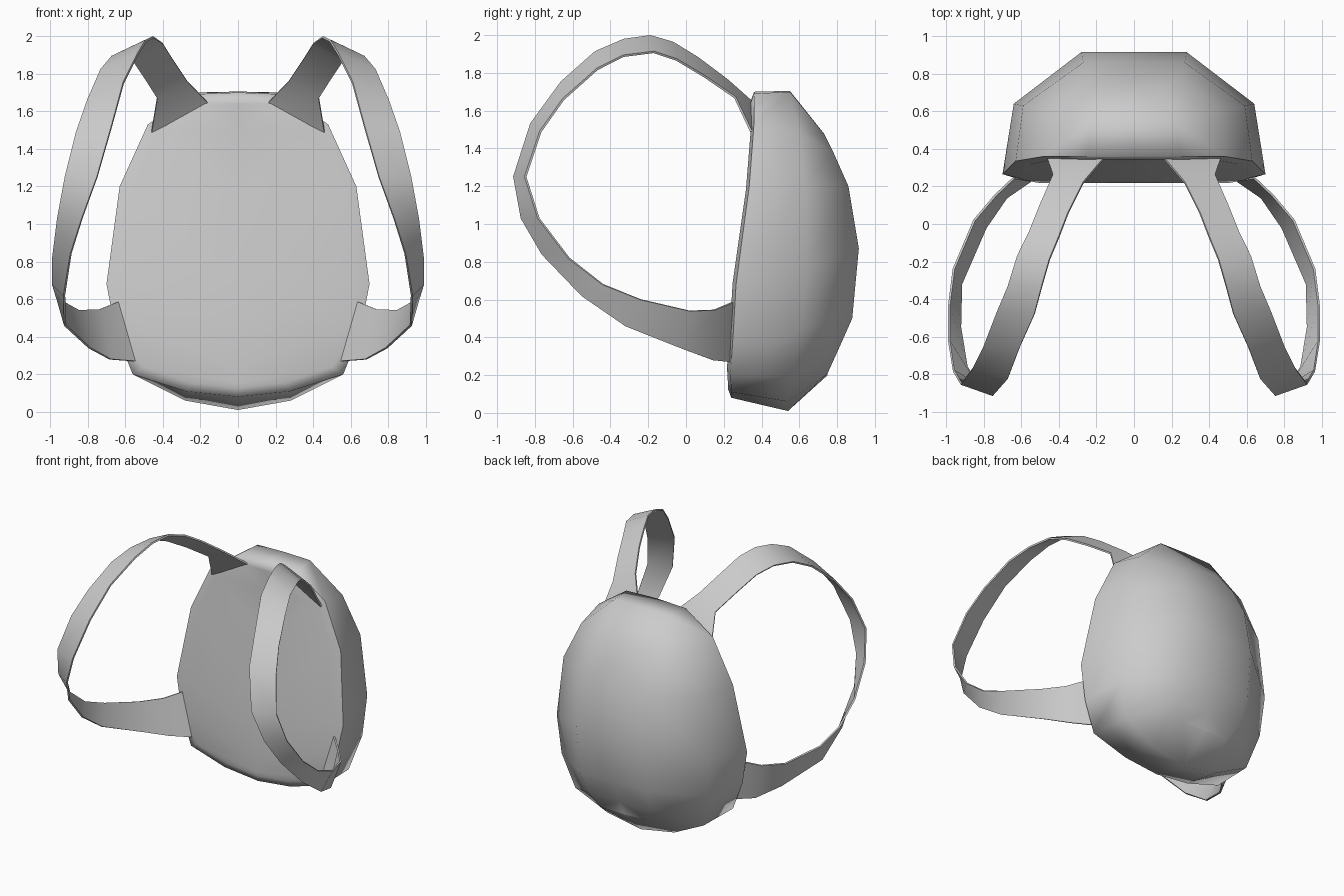
import bpy
import bmesh
import math

default_cube = bpy.data.objects.get("Cube")
if default_cube:
    bpy.data.objects.remove(default_cube, do_unlink=True)


def make_material(name, colour):
    material = bpy.data.materials.new(name)
    material.use_nodes = True
    material.diffuse_color = colour
    shader = next(n for n in material.node_tree.nodes if n.type == 'BSDF_PRINCIPLED')
    shader.inputs["Base Color"].default_value = colour
    shader.inputs["Roughness"].default_value = 0.7
    return material


def loft(bm, sections):
    """Bridge neighbouring point rows with quads."""
    rows = [[bm.verts.new(point) for point in section] for section in sections]
    for first, second in zip(rows, rows[1:]):
        for i in range(len(first) - 1):
            bm.faces.new((first[i], first[i + 1], second[i + 1], second[i]))


def finish(bm, name, material, smooth_angle):
    """Turn the bmesh into a smooth shaded object."""
    mesh = bpy.data.meshes.new(name)
    bmesh.ops.recalc_face_normals(bm, faces=bm.faces[:])
    bm.to_mesh(mesh)
    bm.free()
    mesh.materials.append(material)
    obj = bpy.data.objects.new(name, mesh)
    bpy.context.collection.objects.link(obj)
    bpy.ops.object.select_all(action='DESELECT')
    obj.select_set(True)
    bpy.context.view_layer.objects.active = obj
    bpy.ops.object.shade_smooth_by_angle(angle=math.radians(smooth_angle))
    return obj


grey = make_material("plain grey fabric", (0.6, 0.6, 0.6, 1.0))

# Bag: half outlines from bottom centre to top centre, given as x, y, z
front_rim = [(0, .24, .08), (.28, .24, .11), (.56, .235, .2), (.65, .25, .42),
             (.7, .265, .68), (.63, .335, 1.2), (.48, .36, 1.53),
             (.25, .36, 1.69), (0, .36, 1.7)]
middle_rim = [(0, .54, .01), (.28, .54, .06), (.54, .56, .19), (.62, .61, .45),
              (.64, .64, .75), (.59, .63, 1.2), (.46, .6, 1.48),
              (.22, .55, 1.7), (0, .55, 1.705)]
back_rim = [(0, .75, .2), (.2, .75, .21), (.27, .8, .32), (.28, .88, .5),
            (.28, .915, .87), (.27, .86, 1.2), (.24, .78, 1.38),
            (.17, .73, 1.48), (0, .73, 1.48)]

# Back panel sits just inside the front rim
panel_edge = [(x * .89, y - .018, .85 + (z - .85) * .94) for x, y, z in front_rim]


def centre_line(outline):
    return [(0, y, z) for x, y, z in outline]


bm = bmesh.new()
loft(bm, [centre_line(panel_edge), panel_edge, front_rim, middle_rim,
          back_rim, centre_line(back_rim)])
bmesh.ops.remove_doubles(bm, verts=bm.verts[:], dist=.002)
bmesh.ops.mirror(bm, geom=bm.verts[:] + bm.edges[:] + bm.faces[:],
                 axis='X', merge_dist=.002)
bmesh.ops.remove_doubles(bm, verts=bm.verts[:], dist=.002)
finish(bm, "bag_body", grey, 75)

# Shoulder strap: inner and outer edges, from the top seam round to the lower one
inner_edge = [(.155, .355, 1.64), (.27, .22, 1.76), (.35, .06, 1.88),
              (.4, -.07, 1.96), (.45, -.19, 1.995), (.49, -.33, 1.975),
              (.53, -.48, 1.91), (.61, -.66, 1.75), (.67, -.82, 1.53),
              (.75, -.91, 1.25), (.83, -.87, 1.03), (.89, -.76, .84),
              (.925, -.55, .62), (.92, -.32, .46), (.79, -.02, .34),
              (.68, .14, .28), (.55, .23, .27)]
outer_edge = [(.46, .345, 1.49), (.43, .26, 1.67), (.5, .1, 1.78),
              (.56, -.05, 1.87), (.62, -.17, 1.91), (.67, -.33, 1.89),
              (.73, -.47, 1.82), (.8, -.65, 1.66), (.86, -.77, 1.49),
              (.92, -.85, 1.25), (.96, -.78, 1.03), (.985, -.62, .82),
              (.985, -.44, .68), (.96, -.24, .6), (.85, .02, .54),
              (.74, .15, .545), (.64, .245, .585)]

for side, sign in (("left", 1), ("right", -1)):
    bm = bmesh.new()
    loft(bm, [[(sign * x, y, z) for x, y, z in edge]
              for edge in (inner_edge, outer_edge)])
    strap = finish(bm, "shoulder_strap_" + side, grey, 50)
    thickness = strap.modifiers.new("webbing thickness", 'SOLIDIFY')
    thickness.thickness = .012
    thickness.offset = 0
    # Keep the thin webbing borders crisp
    bpy.ops.object.modifier_apply(modifier=thickness.name)
    bpy.ops.object.shade_smooth_by_angle(angle=math.radians(50))
